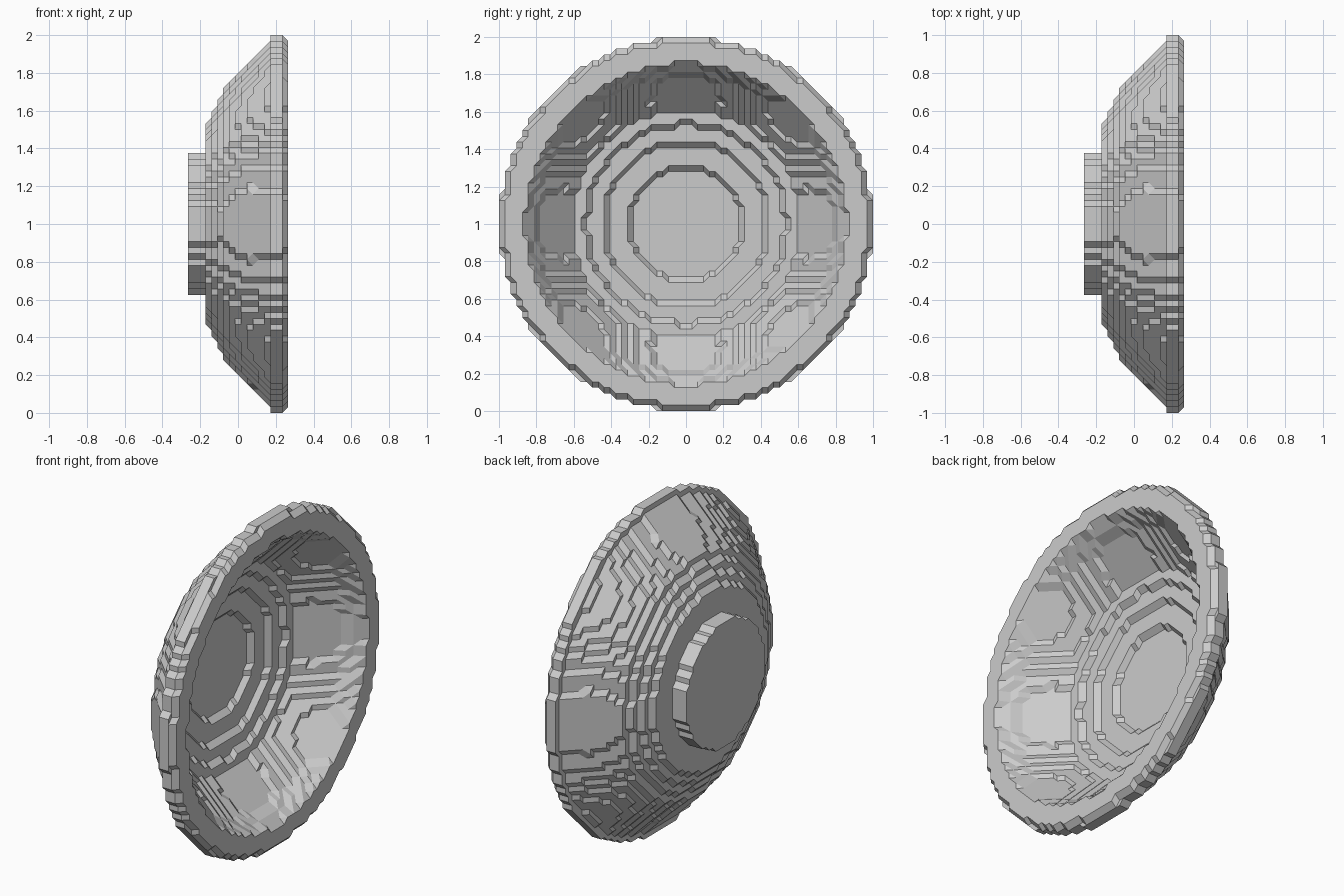
import bpy
import bmesh
from math import hypot

cube = bpy.data.objects.get("Cube")
if cube:
    bpy.data.objects.remove(cube, do_unlink=True)

STEP = 1 / 32      # size of one block
MID_LEVEL = 8.5    # block level that lies on x = 0

grey = bpy.data.materials.new("plain grey")
grey.use_nodes = True
colour = (0.6, 0.6, 0.6, 1)
grey.diffuse_color = colour
grey.node_tree.nodes["Principled BSDF"].inputs["Base Color"].default_value = colour

# Profiles as (radius, level) in blocks
OUTER = [(0, 3), (16, 3), (17.3, 3.5), (19.3, 4.5), (21.2, 5.5), (23.3, 6.5),
         (27, 9.8), (31.2, 14.2), (33, 14.2)]
INNER = [(0, 4), (9.6, 4.5), (14, 5.5), (17.1, 6.5), (19.8, 7.5), (22, 9.6),
         (25, 13), (27.4, 17)]


def follow(profile, r):
    """Level of a profile at a radius, rounded to whole blocks."""
    for (r0, k0), (r1, k1) in zip(profile, profile[1:]):
        if r <= r1:
            return round(k0 + (k1 - k0) * (r - r0) / (r1 - r0))
    return round(profile[-1][1])


def bowl_back(r):
    return follow(OUTER, r)


def bowl_front(r):
    # the outermost ring of the rim is chamfered by one block
    return 16 if r > 31.4 else follow(INNER, r)


def stepped_surface(radius, level):
    """Triangles over a round patch of grid points, with 45 degree steps."""
    n = int(radius) + 1
    tris = []
    for i in range(-n, n):
        for j in range(-n, n):
            ring = [(i, j), (i + 1, j), (i + 1, j + 1), (i, j + 1)]
            inside = [p for p in ring if hypot(*p) <= radius]
            if len(inside) == 3:
                tris.append(tuple(inside))
            elif len(inside) == 4:
                a, b, c, d = ring
                h = [level(hypot(*p)) for p in ring]
                if abs(h[0] - h[2]) <= abs(h[1] - h[3]):
                    tris += [(a, b, c), (a, c, d)]
                else:
                    tris += [(a, b, d), (b, c, d)]
    return tris


def stepped_solid(name, radius, back, front):
    """Round block solid between a back and a front surface along x."""
    bm = bmesh.new()
    verts = {}

    def vert(p, level):
        key = (p, level)
        if key not in verts:
            x = (level(hypot(*p)) - MID_LEVEL) * STEP
            verts[key] = bm.verts.new((x, p[0] * STEP, p[1] * STEP + 1))
        return verts[key]

    for tri in stepped_surface(radius, front):
        bm.faces.new([vert(p, front) for p in tri])
    back_tris = stepped_surface(radius, back)
    for tri in back_tris:
        bm.faces.new([vert(p, back) for p in reversed(tri)])

    # side wall along the open edges
    edges = {(t[k], t[(k + 1) % 3]) for t in back_tris for k in range(3)}
    for p, q in sorted(edges):
        if (q, p) not in edges:
            bm.faces.new([vert(p, back), vert(q, back), vert(q, front), vert(p, front)])

    bmesh.ops.recalc_face_normals(bm, faces=bm.faces)
    mesh = bpy.data.meshes.new(name)
    bm.to_mesh(mesh)
    bm.free()
    mesh.materials.append(grey)
    obj = bpy.data.objects.new(name, mesh)
    bpy.context.collection.objects.link(obj)
    return obj


# Bowl body with its rim, opening towards +x
stepped_solid("bowl", 32.45, bowl_back, bowl_front)

# Round foot, sunk slightly into the bowl floor
stepped_solid("foot", 12.4, lambda r: 0, lambda r: 3.5)
